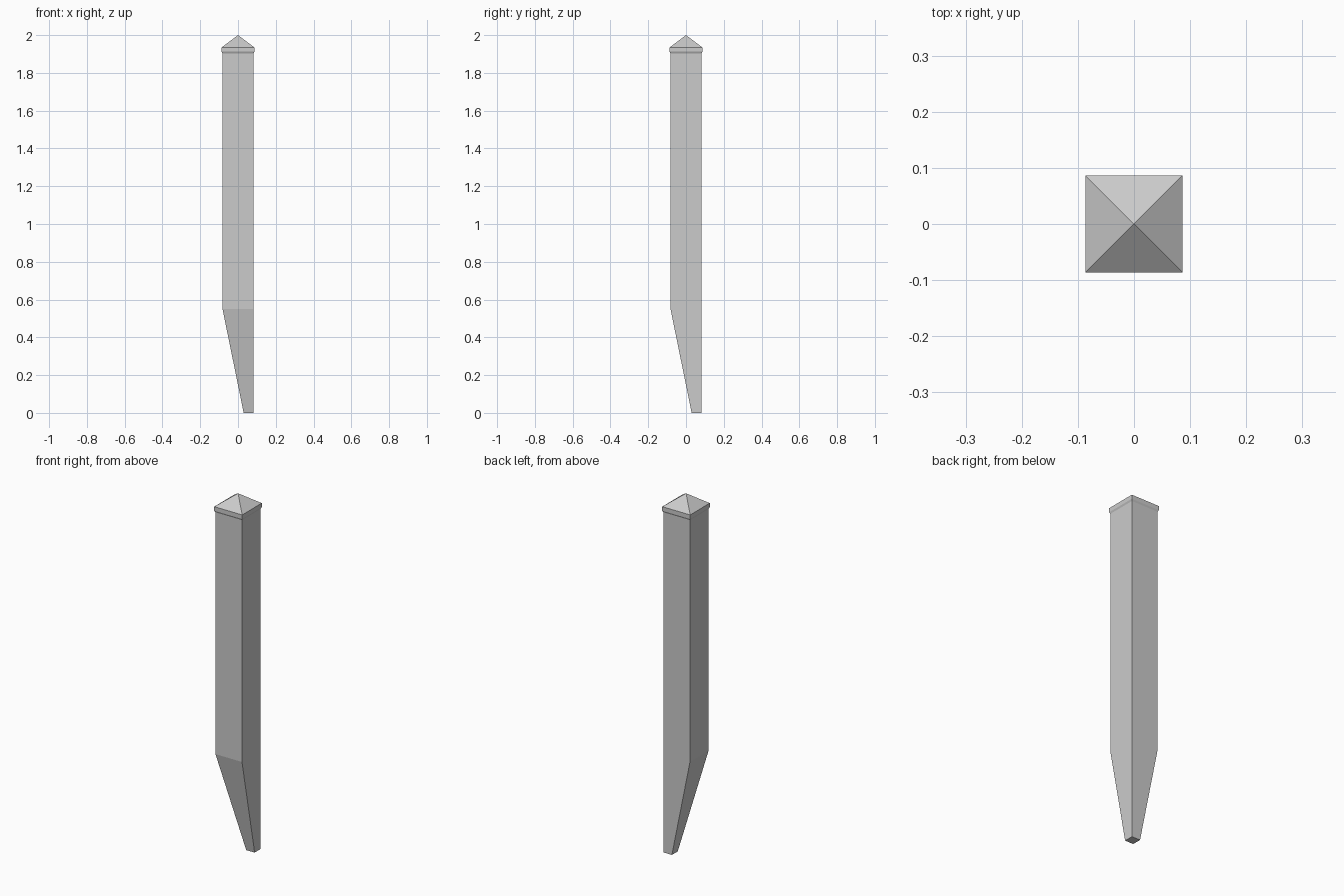
import bpy
import bmesh

if "Cube" in bpy.data.objects:
    bpy.data.objects.remove(bpy.data.objects["Cube"], do_unlink=True)

POST = 0.082   # half width of the post
CAP = 0.0865   # half width of the cap


def make_material(name, color):
    mat = bpy.data.materials.new(name)
    mat.use_nodes = True
    mat.diffuse_color = color
    mat.node_tree.nodes["Principled BSDF"].inputs["Base Color"].default_value = color
    return mat


def square(low, high, z):
    return [(low, low, z), (high, low, z), (high, high, z), (low, high, z)]


def loft(name, sections, mat, apex=None):
    """Skin square sections from bottom to top, closing with a flat face or an apex."""
    bm = bmesh.new()
    rings = [[bm.verts.new(p) for p in square(*s)] for s in sections]
    bm.faces.new(rings[0][::-1])
    for a, b in zip(rings, rings[1:]):
        for i in range(4):
            j = (i + 1) % 4
            bm.faces.new((a[i], a[j], b[j], b[i]))
    top = rings[-1]
    if apex is None:
        bm.faces.new(top)
    else:
        tip = bm.verts.new((0, 0, apex))
        for i in range(4):
            bm.faces.new((top[i], top[(i + 1) % 4], tip))
    mesh = bpy.data.meshes.new(name)
    bm.to_mesh(mesh)
    bm.free()
    mesh.materials.append(mat)
    obj = bpy.data.objects.new(name, mesh)
    bpy.context.collection.objects.link(obj)
    return obj


grey = make_material("light grey", (0.6, 0.6, 0.6, 1))

# Post whose foot is cut back towards one corner
loft("post", [(0.03, POST, 0), (-POST, POST, 0.55), (-POST, POST, 1.905)], grey)

# Pyramid cap with a thin band and a chamfered underside
loft("cap", [(-POST, POST, 1.903), (-CAP, CAP, 1.912), (-CAP, CAP, 1.935)], grey, apex=2.0)
